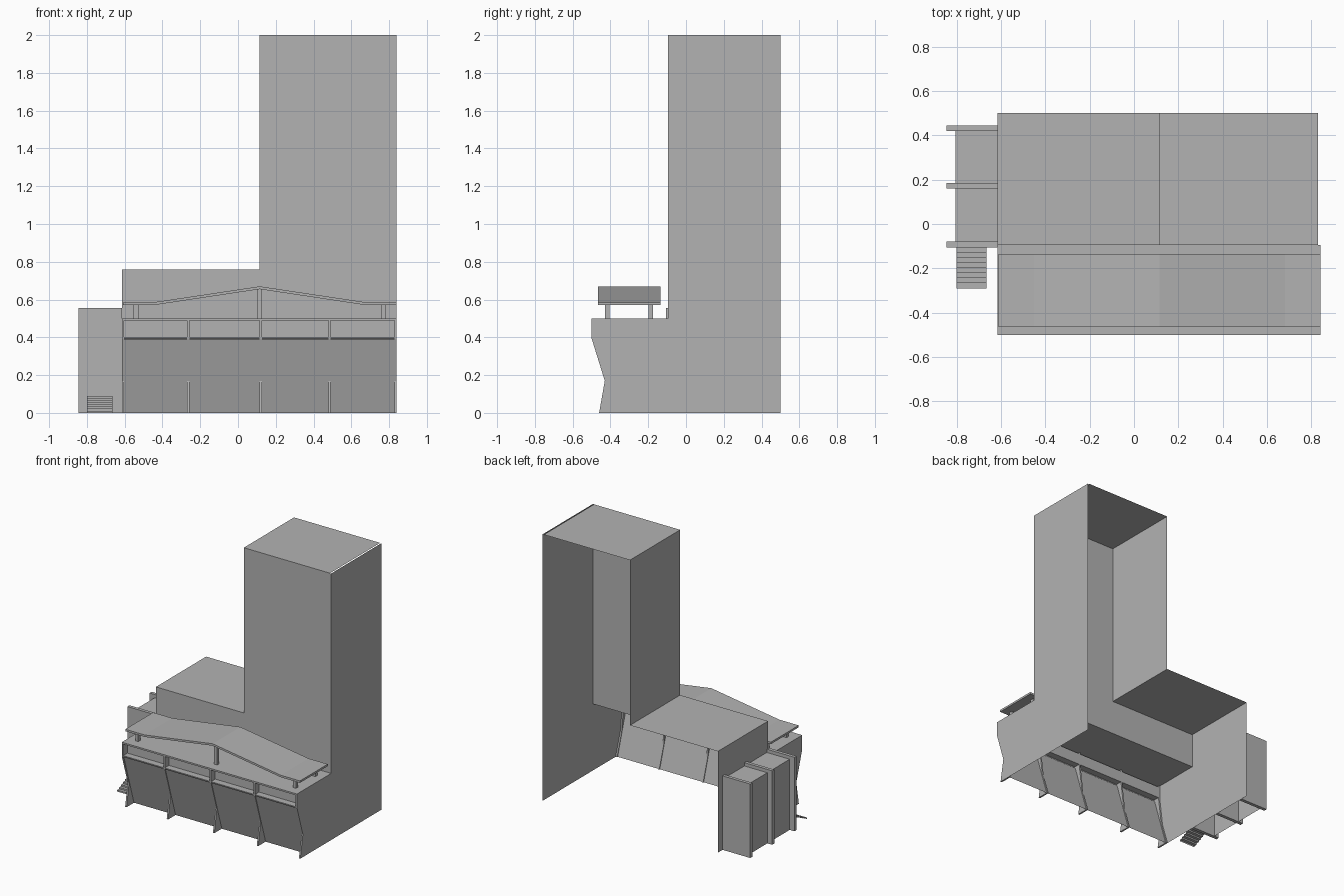
import bpy

cube = bpy.data.objects.get("Cube")
if cube:
    bpy.data.objects.remove(cube)

grey = bpy.data.materials.new("plain grey")
grey.use_nodes = True
COLOUR = (0.45, 0.45, 0.45, 1)
grey.diffuse_color = COLOUR
grey.node_tree.nodes["Principled BSDF"].inputs["Base Color"].default_value = COLOUR


def make(name, verts, faces):
    mesh = bpy.data.meshes.new(name)
    mesh.from_pydata(verts, [], faces)
    mesh.materials.append(grey)
    mesh.update()
    obj = bpy.data.objects.new(name, mesh)
    bpy.context.collection.objects.link(obj)
    return obj


def strip(name, profile, x0, x1):
    """Open sheet: a (y, z) line swept along x."""
    n = len(profile)
    verts = [(x, y, z) for x in (x0, x1) for y, z in profile]
    return make(name, verts, [(i, i + 1, n + i + 1, n + i) for i in range(n - 1)])


def solid(name, outline, a, b, axis="x"):
    """Closed prism: an outline swept along x (y, z) or along y (x, z)."""
    n = len(outline)
    if axis == "x":
        verts = [(s, u, z) for s in (a, b) for u, z in outline]
    else:
        verts = [(u, s, z) for s in (a, b) for u, z in outline]
    faces = [tuple(range(n))[::-1], tuple(range(n, 2 * n))]
    faces += [(i, (i + 1) % n, n + (i + 1) % n, n + i) for i in range(n)]
    return make(name, verts, faces)


def box(name, x0, x1, y0, y1, z0, z1):
    return solid(name, [(y0, z0), (y1, z0), (y1, z1), (y0, z1)], x0, x1)


def side(name, x, outline):
    return make(name, [(x, y, z) for y, z in outline], [tuple(range(len(outline)))])


LEFT, MID, RIGHT, EDGE = -0.615, 0.115, 0.83, 0.84
BACK, WALL, FRONT = 0.5, -0.095, -0.5
TOP, LOW, DECK, SILL, KNEE = 2.0, 0.76, 0.5, 0.395, 0.17

# Outer shell, open at the back and underneath
front_edge = [(FRONT, DECK), (FRONT, SILL), (-0.43, KNEE), (-0.46, 0)]
side("tower_side_wall", EDGE, [(BACK, 0), (BACK, TOP), (WALL, TOP), (WALL, DECK)] + front_edge)
side("low_block_side_wall", LEFT, [(BACK, 0), (BACK, LOW), (WALL, LOW), (WALL, DECK)] + front_edge)
side("tower_inner_wall", MID, [(BACK, LOW), (BACK, TOP), (WALL, TOP), (WALL, LOW)])
strip("tower_front_wall", [(WALL, DECK), (WALL, TOP)], MID, EDGE)
strip("tower_roof", [(WALL, TOP), (BACK, TOP)], MID, RIGHT)
strip("low_block_shell", [(WALL, DECK), (WALL, LOW), (BACK, LOW)], LEFT, MID)

# Podium deck, recessed upper windows and sloping lower panels
recess = FRONT + 0.05
strip("podium_front",
      [(WALL, DECK), (FRONT, DECK), (FRONT, 0.488), (recess, 0.488), (recess, 0.402),
       (FRONT, 0.402), (FRONT, SILL), (-0.492, 0.387), (-0.425, KNEE), (-0.372, 0)],
      LEFT, EDGE)

# Blades between the bays, kicking forward at the foot
blade = front_edge + [(-0.365, 0), (-0.42, KNEE), (-0.45, SILL), (-0.45, DECK)]
for i, x in enumerate((-0.609, -0.264, 0.12, 0.484, 0.834)):
    solid(f"facade_blade_{i + 1}", blade, x - 0.006, x + 0.006)

# Folded canopy on posts
half = [(-0.725, 0.57), (-0.565, 0.57), (0, 0.655)]
under = half + [(-x, z) for x, z in half[-2::-1]]
outline = [(MID + x, z) for x, z in under] + [(MID + x, z + 0.015) for x, z in under[::-1]]
solid("canopy", outline, -0.465, -0.135, "y")
for x, height in ((-0.54, 0.572), (MID, 0.655), (0.77, 0.572)):
    for y in (-0.417, -0.187):
        box("canopy_post", x - 0.012, x + 0.012, y - 0.012, y + 0.012, DECK, height)

# Side annex: two hollow bays between three upright slabs
for i, y in enumerate((-0.105, 0.16, 0.42)):
    box(f"annex_slab_{i + 1}", -0.845, LEFT, y, y + 0.025, 0, 0.555)
for i, (y0, y1) in enumerate(((-0.08, 0.16), (0.185, 0.42))):
    make(f"annex_bay_{i + 1}",
         [(x, y, z) for y in (y0, y1) for x, z in ((-0.805, 0), (-0.805, 0.53), (LEFT, 0.53))],
         [(0, 1, 4, 3), (1, 2, 5, 4)])

# Entrance steps
STEPS = 8
steps = []
for i in range(STEPS):
    y = -0.29 + 0.185 * i / STEPS
    steps += [(y, 0.09 * i / STEPS), (y, 0.09 * (i + 1) / STEPS)]
steps.append((-0.105, 0.09))
strip("entrance_steps", steps, -0.8, -0.665)
